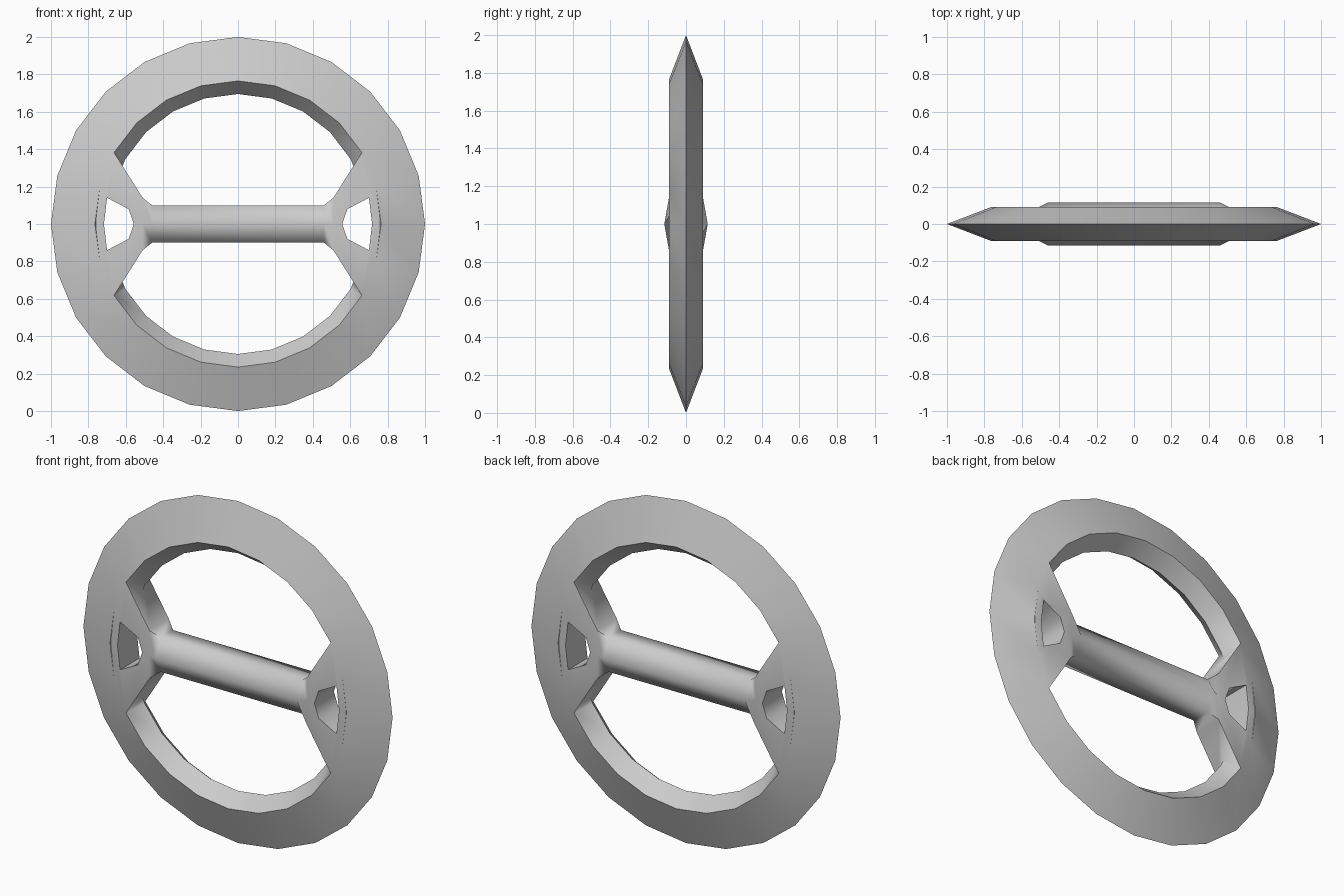
import bpy, bmesh
from math import cos, sin, pi, radians

if "Cube" in bpy.data.objects:
    bpy.data.objects.remove(bpy.data.objects["Cube"])


def loft(name, rings, closed=False):
    """Skin a list of equal-length point loops into a closed solid."""
    bm = bmesh.new()
    loops = [[bm.verts.new(p) for p in ring] for ring in rings]
    n = len(loops[0])
    pairs = list(zip(loops, loops[1:] + loops[:1])) if closed else list(zip(loops, loops[1:]))
    for a, b in pairs:
        for i in range(n):
            j = (i + 1) % n
            bm.faces.new((a[i], a[j], b[j], b[i]))
    if not closed:
        bm.faces.new(loops[0])
        bm.faces.new(loops[-1])
    bmesh.ops.remove_doubles(bm, verts=bm.verts, dist=1e-5)
    bmesh.ops.recalc_face_normals(bm, faces=bm.faces)
    mesh = bpy.data.meshes.new(name)
    bm.to_mesh(mesh)
    bm.free()
    obj = bpy.data.objects.new(name, mesh)
    bpy.context.collection.objects.link(obj)
    return obj


def combine(target, tool, operation):
    """Apply a boolean and remove the helper."""
    bpy.context.view_layer.objects.active = target
    mod = target.modifiers.new(operation, 'BOOLEAN')
    mod.operation = operation
    mod.solver = 'EXACT'
    mod.object = tool
    bpy.ops.object.modifier_apply(modifier=mod.name)
    bpy.data.objects.remove(tool)


# Ring blade: sharp outer rim, widest near the inside, ridge on the bore
R_IN, HALF = 0.765, 0.09
profile = [(1.0, 0), (R_IN, -HALF), (0.695, 0), (R_IN, HALF)]
sides = 24
ring = loft("ring_blade", [
    [(r * cos(2 * pi * k / sides), y, 1 + r * sin(2 * pi * k / sides)) for r, y in profile]
    for k in range(sides)], closed=True)

# Grip: six-sided bar that flares into a flat plate at each end
stations = [(0.46, 0.115, 0.0575, 0.10), (0.51, HALF, HALF, 0.14)]
stations += [(R_IN * cos(radians(a)), HALF, HALF, R_IN * sin(radians(a))) for a in (30, 15)]
stations.append((R_IN - 0.005, HALF - 0.002, HALF - 0.002, 0.02))


def section(side, x, a, b, h):
    return [(side * x, y, 1 + z) for y, z in
            [(-a, 0), (-b, -h), (b, -h), (a, 0), (b, h), (-b, h)]]


grip = loft("grip", [section(-1, *s) for s in reversed(stations)] +
            [section(1, *s) for s in stations])
combine(ring, grip, 'UNION')

# Six-sided openings through both plates
hole = [(0.70, 0.14), (0.717, 0), (0.70, -0.14), (0.585, -0.08), (0.557, 0), (0.585, 0.08)]
for side in (-1, 1):
    cutter = loft("hole_cutter", [[(side * x, y, 1 + z) for x, z in hole] for y in (-0.3, 0.3)])
    cutter.hide_render = True
    combine(ring, cutter, 'DIFFERENCE')

# Smooth the bar and ring faces while keeping blade and plate edges crisp
bpy.ops.object.select_all(action='DESELECT')
ring.select_set(True)
bpy.context.view_layer.objects.active = ring
bpy.ops.object.shade_smooth_by_angle(angle=radians(65))
